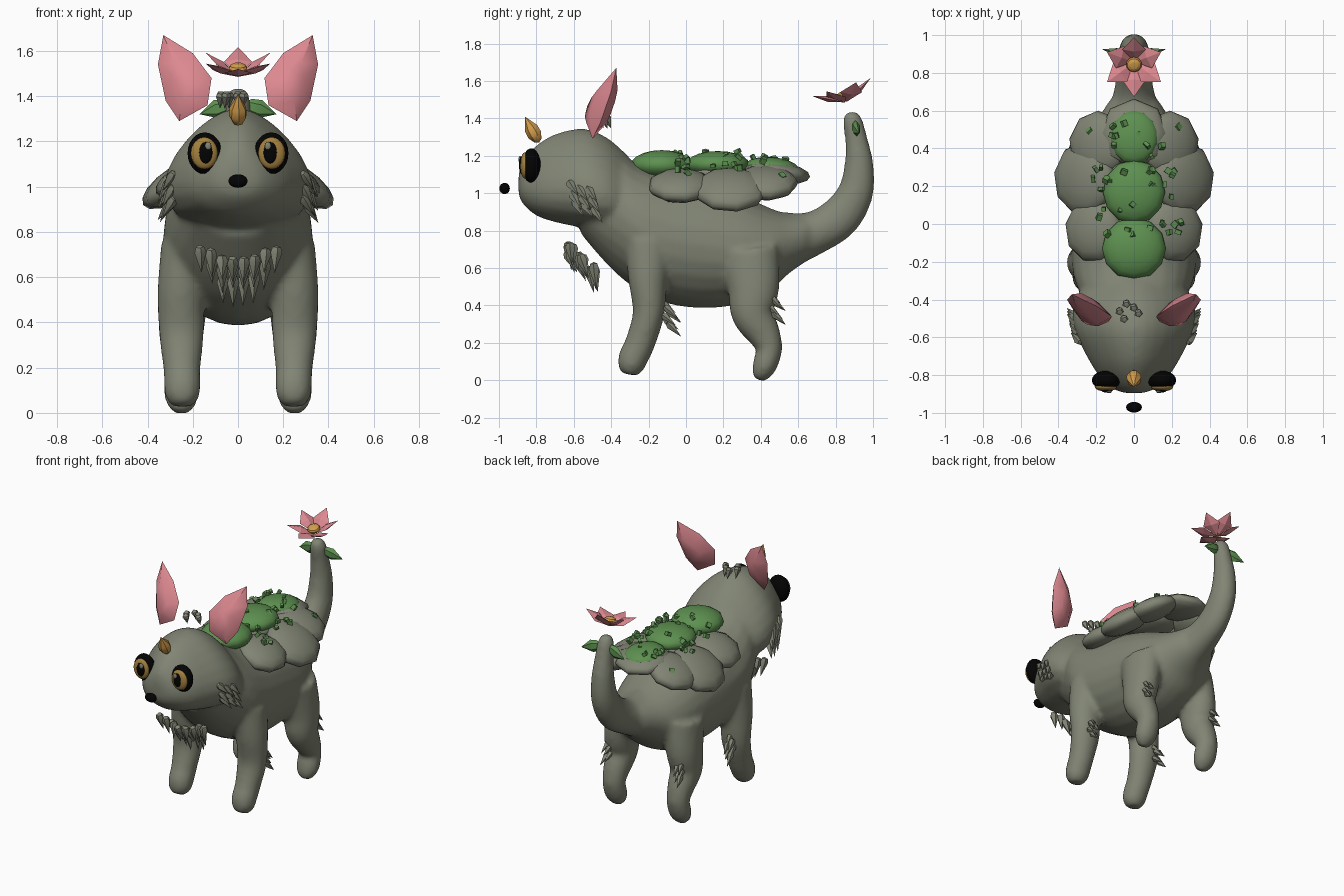
import bpy, bmesh, math, random
from mathutils import Vector, Matrix, Euler

if "Cube" in bpy.data.objects:
    bpy.data.objects.remove(bpy.data.objects["Cube"])

random.seed(4)


def material(name, rgb):
    m = bpy.data.materials.new(name)
    m.diffuse_color = (*rgb, 1)
    m.use_nodes = True
    m.node_tree.nodes["Principled BSDF"].inputs["Base Color"].default_value = m.diffuse_color
    return m


STONE = material("stone_grey", (0.22, 0.235, 0.175))
MOSS = material("moss_green", (0.11, 0.28, 0.08))
PINK = material("petal_pink", (0.72, 0.25, 0.28))
GOLD = material("gold", (0.66, 0.34, 0.07))
IRIS = material("iris_amber", (0.37, 0.22, 0.05))
BLACK = material("black", (0.001, 0.001, 0.001))


def finish(name, bm, mat, angle=None):
    bmesh.ops.recalc_face_normals(bm, faces=bm.faces)
    me = bpy.data.meshes.new(name)
    bm.to_mesh(me)
    bm.free()
    me.materials.append(mat)
    ob = bpy.data.objects.new(name, me)
    bpy.context.collection.objects.link(ob)
    if angle:
        bpy.ops.object.select_all(action='DESELECT')
        ob.select_set(True)
        bpy.context.view_layer.objects.active = ob
        bpy.ops.object.shade_smooth_by_angle(angle=math.radians(angle))
    return ob


def spline(rows, steps=5):
    """Catmull-Rom interpolation of rows of numbers."""
    out = []
    n = len(rows)
    for i in range(n - 1):
        a, b, c, d = (rows[min(max(i + k, 0), n - 1)] for k in (-1, 0, 1, 2))
        for s in range(steps):
            t = s / steps
            out.append([0.5 * (2 * q + (r - p) * t + (2 * p - 5 * q + 4 * r - w) * t * t
                               + (3 * q - p - 3 * r + w) * t ** 3)
                        for p, q, r, w in zip(a, b, c, d)])
    return out + [list(rows[-1])]


def tube(bm, rows, upright=False, pear=0.0, n=24):
    """Loft of ellipses; each row is x, y, z, half width, half height."""
    pts = spline(rows)
    rings = []
    for i, (x, y, z, rx, rn) in enumerate(pts):
        a, b = pts[max(i - 1, 0)], pts[min(i + 1, len(pts) - 1)]
        t = Vector((0, 1, 0)) if upright else Vector([b[k] - a[k] for k in range(3)])
        nrm = Vector((1, 0, 0)).cross(t).normalized()
        ring = []
        for k in range(n):
            u = math.tau * k / n
            w = rx * math.cos(u) * (1 - pear * math.sin(u))
            ring.append(bm.verts.new(Vector((x + w, y, z)) + nrm * rn * math.sin(u)))
        rings.append(ring)
    for p, q in zip(rings, rings[1:]):
        for k in range(n):
            bm.faces.new((p[k], p[(k + 1) % n], q[(k + 1) % n], q[k]))
    bm.faces.new(rings[0])
    bm.faces.new(rings[-1])


def profile(rows):
    """Rows of y, top, bottom, half width to tube rows."""
    return [(0, y, (t + b) / 2, w, (t - b) / 2) for y, t, b, w in rows]


def blob(name, loc, size, mat, rot=(0, 0, 0), seg=24, rings=12, angle=60):
    bm = bmesh.new()
    mtx = Matrix.LocRotScale(Vector(loc), Euler([math.radians(r) for r in rot]), Vector(size))
    bmesh.ops.create_uvsphere(bm, u_segments=seg, v_segments=rings, radius=1, matrix=mtx)
    return finish(name, bm, mat, angle)


def spindle(bm, base, tip, r, shape=((.06, .7), (.25, 1)), sides=5, flat=1.0, ref=(.1, .9, .2)):
    """Faceted body pointed at both ends; shape lists (fraction, radius factor)."""
    base, tip = Vector(base), Vector(tip)
    ax = tip - base
    u = ax.cross(Vector(ref)).normalized()
    v = ax.cross(u).normalized()
    rings = [[bm.verts.new(base + ax * f + u * r * g * math.cos(math.tau * k / sides)
                           + v * r * g * flat * math.sin(math.tau * k / sides))
              for k in range(sides)] for f, g in shape]
    ends = bm.verts.new(base), bm.verts.new(tip)
    for k in range(sides):
        j = (k + 1) % sides
        bm.faces.new((rings[0][k], rings[0][j], ends[0]))
        bm.faces.new((rings[-1][k], rings[-1][j], ends[1]))
        for p, q in zip(rings, rings[1:]):
            bm.faces.new((p[k], p[j], q[j], q[k]))


def jit(a):
    return random.uniform(-a, a)


# Body: head, torso, tail and legs fused into one smooth skin
bm = bmesh.new()
tube(bm, profile([(-.895, 1.11, .99, .05), (-.87, 1.18, .94, .11), (-.8, 1.255, .88, .18),
                  (-.7, 1.315, .845, .24), (-.55, 1.345, .815, .305), (-.42, 1.295, .8, .305),
                  (-.3, 1.19, .8, .24)]), upright=True, pear=0.32)
tube(bm, profile([(-.56, 1.1, .78, .2), (-.45, 1.2, .65, .25), (-.35, 1.21, .55, .295),
                  (-.25, 1.15, .48, .325), (-.1, 1.1, .41, .33), (.1, 1.06, .385, .32),
                  (.3, .99, .41, .3), (.45, .92, .48, .255), (.55, .89, .57, .195),
                  (.65, .885, .64, .135)]), upright=True)
tube(bm, [(0, .5, .74, .18, .165), (0, .68, .785, .112, .118), (0, .82, .87, .09, .112),
          (0, .905, 1.0, .082, .096), (0, .925, 1.15, .072, .078), (0, .91, 1.29, .06, .06),
          (0, .89, 1.39, .052, .052), (0, .883, 1.435, .03, .03)])
for s in (-1, 1):
    tube(bm, [(s * .22, -.2, .75, .12, .13), (s * .25, -.205, .55, .105, .105),
              (s * .25, -.2, .36, .1, .085), (s * .248, -.245, .2, .083, .08),
              (s * .246, -.28, .125, .081, .08), (s * .246, -.295, .07, .074, .07),
              (s * .246, -.302, .03, .045, .045)])
    tube(bm, [(s * .2, .33, .7, .13, .17), (s * .24, .36, .5, .11, .14),
              (s * .25, .355, .36, .1, .115), (s * .25, .415, .25, .085, .09),
              (s * .25, .445, .17, .076, .07), (s * .25, .425, .09, .078, .067),
              (s * .25, .405, .04, .065, .055), (s * .25, .395, 0, .035, .03)])
body = finish("body", bm, STONE)
mod = body.modifiers.new("fuse", 'REMESH')
mod.mode, mod.voxel_size, mod.use_smooth_shade = 'VOXEL', 0.016, True
mod = body.modifiers.new("soften", 'SMOOTH')
mod.factor, mod.iterations = 0.5, 8

# Stone plates and moss cushions on the back
for s in (-1, 1):
    blob("front_plate", (s * .215, -.03, 1.04), (.165, .175, .07), STONE, (0, s * 25, 0), 9, 8)
    blob("middle_plate", (s * .262, .24, 1.02), (.19, .2, .075), STONE, (0, s * 33, 0), 9, 8)
    blob("rear_plate", (s * .19, .42, 1.055), (.17, .18, .07), STONE, (0, s * 25, 0), 9, 8)
blob("tail_plate", (0, .48, 1.11), (.18, .185, .06), STONE, (-7, 0, 0), 8, 8)
blob("centre_plate", (0, .18, 1.105), (.16, .18, .055), STONE, (0, 0, 0), 9, 8)
blob("front_moss", (0, -.13, 1.15), (.17, .165, .08), MOSS, seg=12, rings=10)
blob("middle_moss", (0, .17, 1.153), (.165, .17, .072), MOSS, seg=12, rings=10)
blob("rear_moss", (0, .46, 1.137), (.13, .145, .055), MOSS, (-5, 0, 0), 14, 10)
bm = bmesh.new()
for i in range(42):
    x, y = random.uniform(-.26, .25), random.uniform(-.12, .54)
    z = 1.22 - 1.8 * x * x - max(0, y - .25) * .12 + jit(.015)
    mtx = Matrix.LocRotScale(Vector((x, y, z)), Euler((jit(3), jit(3), jit(3))),
                             Vector([random.uniform(.018, .034) for k in range(3)]))
    bmesh.ops.create_cube(bm, size=1, matrix=mtx)
finish("moss_crumbs", bm, MOSS)

# Faceted ears
EAR = [(.33, 1.67), (.2, 1.59), (.117, 1.48), (.135, 1.36), (.26, 1.29), (.32, 1.38), (.354, 1.54)]
for s in (-1, 1):
    bm = bmesh.new()

    def ear_vert(x, z, off=0):
        return bm.verts.new((s * x, -.5 + .28 * (z - 1.3) + .3 * (x - .25) + off, z))
    rim = [ear_vert(*p) for p in EAR]
    for off in (-.055, .055):
        inner = [ear_vert(.24 + .45 * (x - .24), 1.45 + .45 * (z - 1.45), off) for x, z in EAR]
        for k in range(len(rim)):
            j = (k + 1) % len(rim)
            bm.faces.new((rim[k], rim[j], inner[j], inner[k]))
        bm.faces.new(inner)
    finish("ear", bm, PINK, 48)

# Eyes and nose
for s in (-1, 1):
    blob("eye_rim", (s * .147, -.827, 1.148), (.076, .05, .092), BLACK)
    blob("iris", (s * .149, -.862, 1.148), (.059, .024, .07), IRIS)
    blob("pupil", (s * .143, -.88, 1.15), (.03, .013, .047), BLACK)
    blob("eye_glint", (s * .132, -.888, 1.18), (.014, .008, .018), STONE)
blob("nose", (0, -.97, 1.025), (.042, .028, .03), BLACK)

# Bud on the forehead
bm = bmesh.new()
spindle(bm, (0, -.785, 1.27), (0, -.862, 1.41), .04, ((.08, .55), (.3, 1), (.55, .95)), 7)
finish("forehead_bud", bm, GOLD, 45)

# Flower and leaves at the tail tip
tilt = Matrix.Translation((0, .855, 1.487)) @ Matrix.Rotation(math.radians(17), 4, 'X')
bm = bmesh.new()
for k in range(6):
    a = math.radians(90 + 60 * k)
    d = Vector((math.cos(a), math.sin(a), 0))
    spindle(bm, tilt @ (d * .005), tilt @ (d * .165 + Vector((0, 0, .085))),
            .062, ((.5, 1),), 4, .25, ref=(0, 0, 1))
finish("flower_petals", bm, PINK)
blob("flower_heart", tilt @ Vector((0, 0, .038)), (.042, .042, .024), GOLD, (17, 0, 0), 10, 6, 20)
bm = bmesh.new()
for s in (-1, 1):
    spindle(bm, (s * .02, .9, 1.365), (s * .17, .925, 1.32), .042,
            ((.2, .8), (.5, 1)), 6, .5, ref=(0, 1, 0))
finish("tail_leaves", bm, MOSS, 35)

# Fur tufts: chest bib, cheeks, crown and legs
bm = bmesh.new()
for z0, y0, half, n in ((.735, -.625, .17, 8), (.69, -.57, .12, 6), (.645, -.51, .07, 4)):
    for k in range(n):
        x = half * (2 * k / (n - 1) - 1)
        z = z0 - .04 * (1 - abs(x) / .18) + jit(.012)
        spindle(bm, (x, y0 + jit(.025), z), (x * .95, y0 + .03 + jit(.02), z - .13 + jit(.02)), .028)
finish("chest_fur", bm, STONE, 35)

bm = bmesh.new()
for s in (-1, 1):
    for row in range(3):
        for k in range(3):
            y, z = -.63 + .05 * k + .015 * row, 1.06 - .05 * row - .015 * k + jit(.01)
            spindle(bm, (s * (.28 + .01 * k), y, z),
                    (s * (.335 + .01 * k), y + .055, z - .09 + jit(.015)), .024)
finish("cheek_fur", bm, STONE, 35)

bm = bmesh.new()
for x, y in ((-.075, -.47), (-.04, -.43), (-.05, -.51), (0, -.45), (.025, -.48)):
    spindle(bm, (x, y, 1.42), (x + jit(.01), y + .03, 1.345), .024)
finish("crown_fur", bm, STONE, 35)

bm = bmesh.new()
for s in (-1, 1):
    for y0, z0 in ((-.13, .42), (.43, .475)):
        for k in range(6):
            y, z = y0 + .014 * (k % 3), z0 - .022 * k
            x = .26 + .025 * (k % 2)
            spindle(bm, (s * x, y, z), (s * (x + .015), y + .075, z - .07 + jit(.01)), .02)
finish("leg_fur", bm, STONE, 35)
